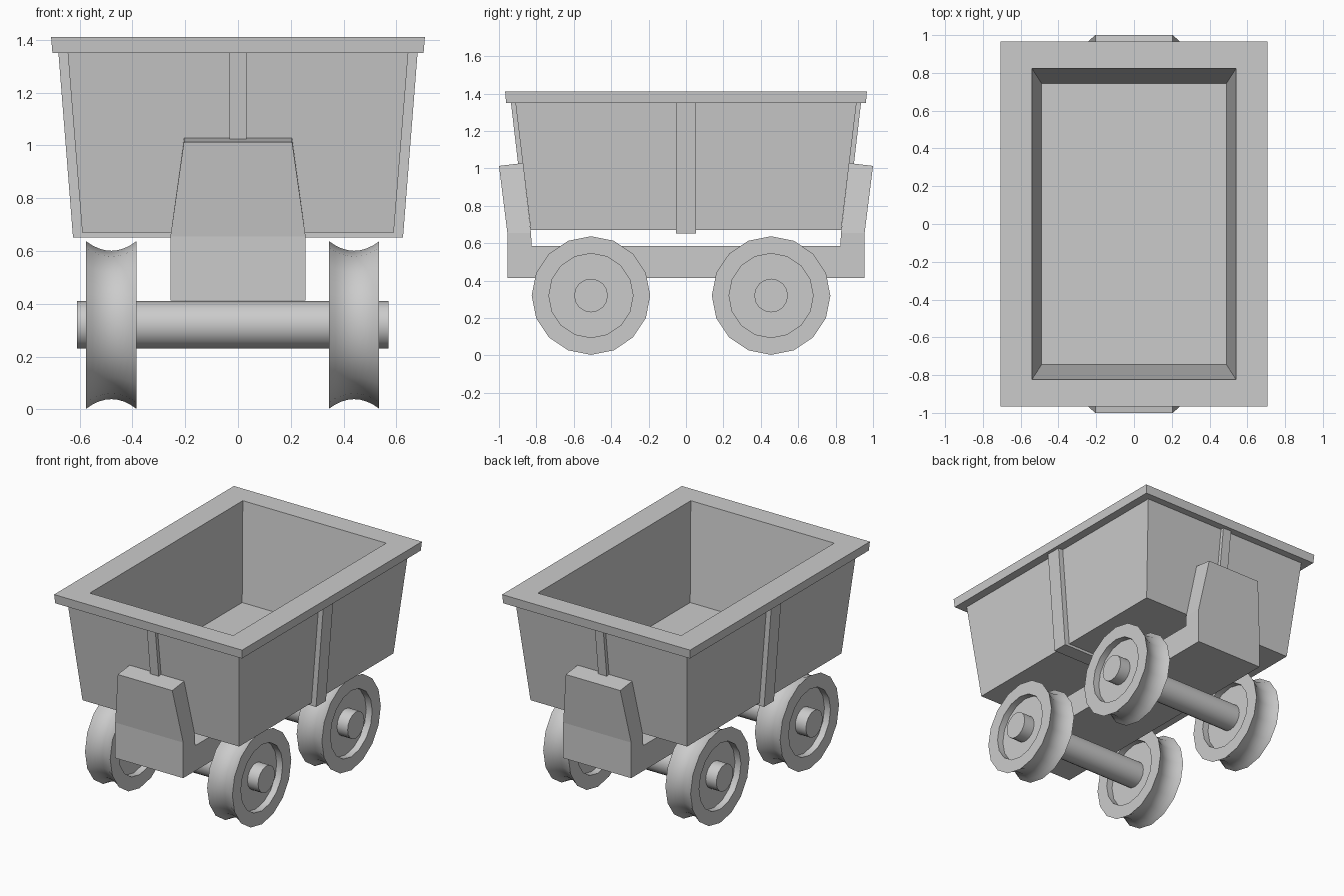
import bpy, bmesh, math

if "Cube" in bpy.data.objects:
    bpy.data.objects.remove(bpy.data.objects["Cube"])


def loft(name, rings, smooth=False):
    """Skin a chain of equal-sized vertex rings and cap both ends."""
    bm = bmesh.new()
    rows = [[bm.verts.new(p) for p in ring] for ring in rings]
    n = len(rows[0])
    for a, b in zip(rows, rows[1:]):
        for i in range(n):
            j = (i + 1) % n
            bm.faces.new((a[i], a[j], b[j], b[i]))
    bm.faces.new(rows[0])
    bm.faces.new(rows[-1])
    bmesh.ops.recalc_face_normals(bm, faces=bm.faces)
    mesh = bpy.data.meshes.new(name)
    bm.to_mesh(mesh)
    bm.free()
    obj = bpy.data.objects.new(name, mesh)
    bpy.context.collection.objects.link(obj)
    if smooth:
        bpy.ops.object.select_all(action='DESELECT')
        obj.select_set(True)
        bpy.context.view_layer.objects.active = obj
        bpy.ops.object.shade_smooth_by_angle(angle=math.radians(35))
    return obj


def rect(x, y, z):
    return [(-x, -y, z), (x, -y, z), (x, y, z), (-x, y, z)]


def lathe_x(name, profile, centre, sides=16):
    """Turn an (x, radius) profile about an axis parallel to x."""
    cx, cy, cz = centre
    angles = [2 * math.pi * i / sides for i in range(sides)]
    return loft(name, [[(cx + x, cy + r * math.sin(a), cz + r * math.cos(a)) for a in angles]
                       for x, r in profile], smooth=True)


# Tub: flared walls, overhanging rim and sloped interior
loft("tub", [rect(0.59, 0.83, 0.67), rect(0.645, 0.912, 1.35), rect(0.703, 0.962, 1.35),
             rect(0.708, 0.967, 1.41), rect(0.54, 0.823, 1.41), rect(0.49, 0.745, 0.76)])

# Strap running down both sides and under the tub
half = [((0.681, 1.36), (0.62, 1.36)), ((0.625, 0.652), (0.57, 0.68))]
path = half + [((-o[0], o[1]), (-i[0], i[1])) for o, i in reversed(half)]
w = 0.053
loft("side_strap", [[(o[0], -w, o[1]), (o[0], w, o[1]), (i[0], w, i[1]), (i[0], -w, i[1])]
                    for o, i in path])

# Short ribs on the end walls
for s, label in ((-1, "front"), (1, "back")):
    w = 0.032
    loft(label + "_rib", [[(-w, s * o, z), (w, s * o, z), (w, s * i, z), (-w, s * i, z)]
                          for o, i, z in ((0.937, 0.89, 1.36), (0.895, 0.85, 1.0))])

# Cradle frame: tapered end posts joined by a flat beam
half = [((-1.0, 1.013), (-0.873, 1.028), 0.205),
        ((-0.955, 0.655), (-0.829, 0.655), 0.256),
        ((-0.955, 0.413), (-0.825, 0.585), 0.256)]
path = half + [((-o[0], o[1]), (-i[0], i[1]), w) for o, i, w in reversed(half)]
loft("frame", [[(-w, *o), (w, *o), (w, *i), (-w, *i)] for o, i, w in path])

# Axles and grooved wheels with recessed faces
groove = [(-0.095 + 0.19 * k / 8, 0.281 + 0.036 * ((k - 4) / 4) ** 2) for k in range(9)]
wheel = [(-0.05, 0.225), (-0.095, 0.225)] + groove + [(0.095, 0.225), (0.05, 0.225)]
for y, end in ((-0.508, "front"), (0.455, "back")):
    lathe_x(end + "_axle", [(-0.59, 0.09), (0.59, 0.09)], (-0.02, y, 0.32))
    for s, side in ((-1, "left"), (1, "right")):
        lathe_x(f"{end}_{side}_wheel", wheel, (-0.02 + s * 0.46, y, 0.32))
